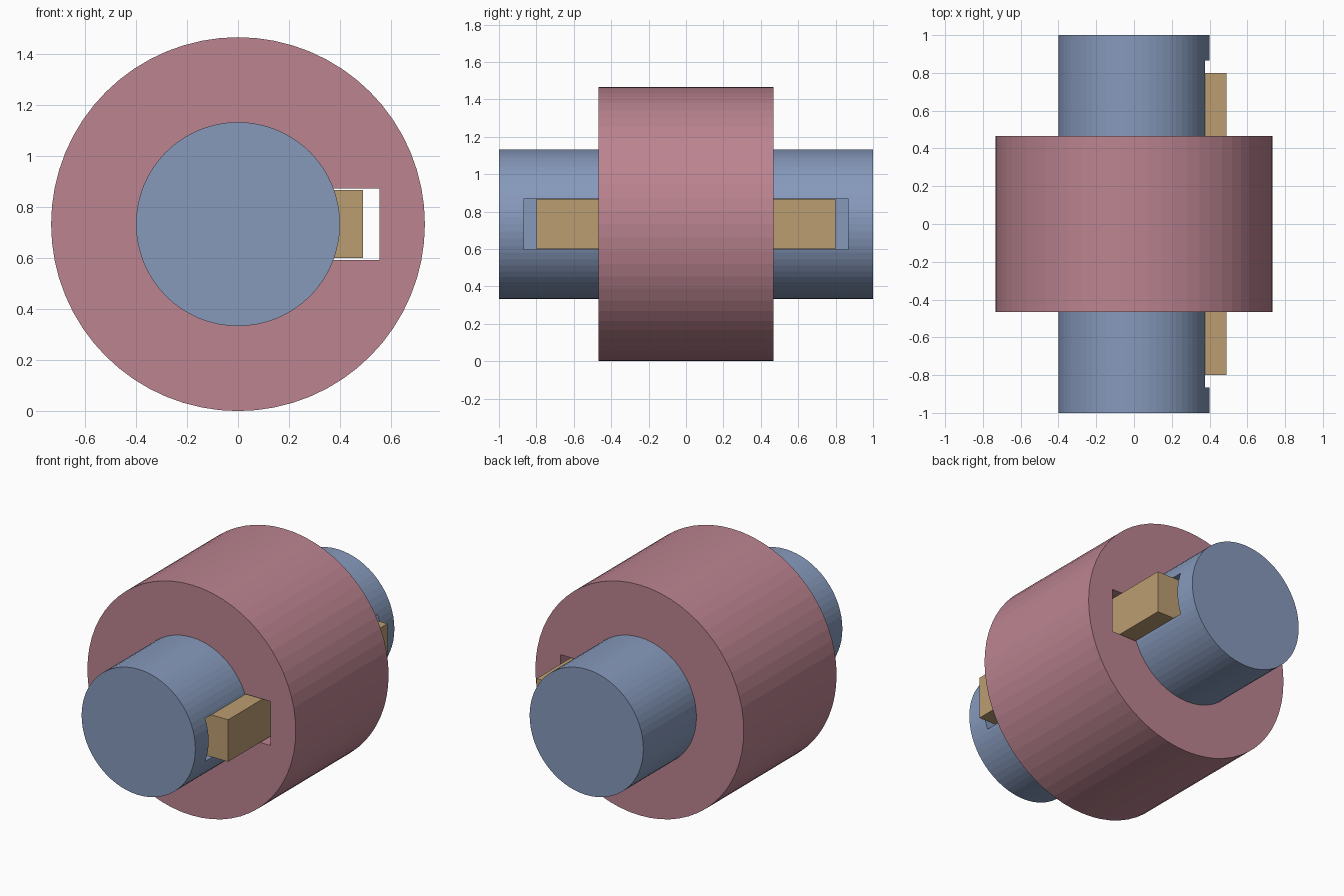
import bpy
from math import pi

if "Cube" in bpy.data.objects:
    bpy.data.objects.remove(bpy.data.objects["Cube"])

ZC = 0.733       # shaft axis height
SIDES = 64


def paint(ob, name, rgb):
    mat = bpy.data.materials.new(name)
    mat.diffuse_color = (*rgb, 1)
    mat.use_nodes = True
    mat.node_tree.nodes["Principled BSDF"].inputs["Base Color"].default_value = mat.diffuse_color
    ob.data.materials.append(mat)


def cylinder(name, radius, length):
    """Cylinder lying along y on the shaft axis."""
    bpy.ops.mesh.primitive_cylinder_add(vertices=SIDES, radius=radius, depth=length,
                                        location=(0, 0, ZC), rotation=(pi / 2, 0, 0))
    ob = bpy.context.object
    ob.name = name
    bpy.ops.object.transform_apply(location=False, rotation=True, scale=True)
    return ob


def block(name, x0, x1, length, height):
    """Box from x0 to x1, centred on the shaft axis in y and z."""
    bpy.ops.mesh.primitive_cube_add(size=1, location=((x0 + x1) / 2, 0, ZC))
    ob = bpy.context.object
    ob.name = name
    ob.scale = (x1 - x0, length, height)
    bpy.ops.object.transform_apply(location=False, rotation=False, scale=True)
    return ob


def cut(target, cutter):
    """Subtract the cutter, then remove it."""
    mod = target.modifiers.new("cut", 'BOOLEAN')
    mod.operation = 'DIFFERENCE'
    mod.solver = 'EXACT'
    mod.object = cutter
    bpy.context.view_layer.objects.active = target
    bpy.ops.object.modifier_apply(modifier=mod.name)
    bpy.data.objects.remove(cutter, do_unlink=True)


# Shaft with a closed-end key seat
shaft = cylinder("shaft", 0.4, 2.0)
cut(shaft, block("seat_cutter", 0.233, 0.6, 1.733, 0.272))
paint(shaft, "shaft_blue", (0.24, 0.32, 0.50))

# Hub with bore and through keyway
hub = cylinder("hub", 0.733, 0.933)
cut(hub, cylinder("bore_cutter", 0.4, 1.5))
cut(hub, block("keyway_cutter", 0.2, 0.555, 1.5, 0.28))
paint(hub, "hub_rose", (0.50, 0.23, 0.28))

# Rectangular key
key = block("key", 0.233, 0.491, 1.6, 0.267)
paint(key, "key_tan", (0.50, 0.34, 0.17))
